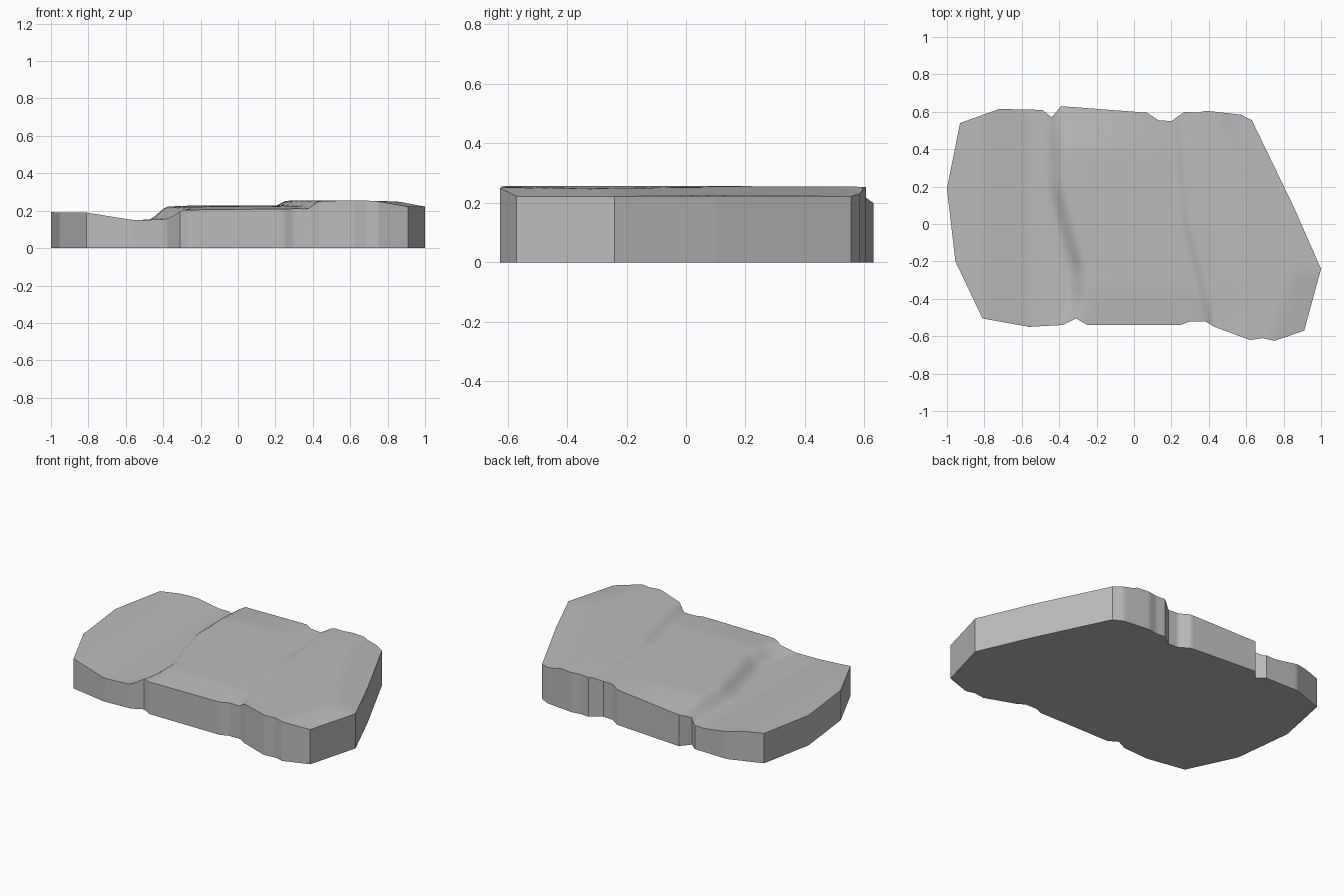
import bpy, bmesh
from mathutils import Vector

cube = bpy.data.objects.get("Cube")
if cube:
    bpy.data.objects.remove(cube, do_unlink=True)


def blend(table, t):
    """Piecewise linear lookup; values may be numbers or vectors."""
    if t <= table[0][0]:
        return table[0][1]
    for (t_low, low), (t_high, high) in zip(table, table[1:]):
        if t <= t_high:
            return low + (high - low) * ((t - t_low) / (t_high - t_low))
    return table[-1][1]


# Plan outline of the slab, counter-clockwise from the right end
OUTLINE = [
    (-1, .19), (-.955, -.2), (-.81, -.505), (-.56, -.55), (-.38, -.54),
    (-.31, -.505), (-.25, -.54), (.25, -.54), (.3, -.52), (.38, -.52),
    (.43, -.55), (.62, -.62), (.69, -.61), (.75, -.625), (.91, -.57),
    (1, -.24), (.85, .1), (.63, .555), (.57, .585), (.39, .605),
    (.33, .595), (.27, .6), (.2, .55), (.13, .555), (.07, .595),
    (-.39, .63), (-.44, .57), (-.49, .61), (-.72, .615), (-.93, .54)]

# Where the two worn steps run across the slab, from front to back
LOW_STEP = [(-.55, -.31), (-.4, -.26), (-.25, -.26), (0, -.33), (.2, -.38), (.6, -.39)]
HIGH_STEP = [(-.55, .38), (-.3, .33), (0, .25), (.6, .2)]

# Heights of the middle terrace start, its end and the upper terrace
TERRACES = [
    (-.55, Vector((.2, .207, .25))), (-.35, Vector((.218, .222, .255))),
    (.4, Vector((.222, .226, .255))), (.63, Vector((.2, .226, .25)))]


def edge_distance(x, y, start, end):
    start, end = Vector(start), Vector(end)
    return abs((end - start).normalized().cross(Vector((x, y)) - start))


def top_height(x, y):
    low, high = blend(LOW_STEP, y), blend(HIGH_STEP, y)
    start, end, upper = blend(TERRACES, y)
    z = blend([(-1, .192), (-.81, .19), (-.56, .15), (low - .08, .153),
               (low, start), (low + .12, start + .005), (high - .05, end + .002),
               (high, end), (high + .05, upper), (.6, .256), (.75, .252), (1, .245)], x)
    # Worn bevel along the left end
    if x > .5:
        rim = min(edge_distance(x, y, (.63, .555), (1, -.24)),
                  edge_distance(x, y, (1, -.24), (.91, -.57)))
        z = min(z, .222 + .2 * rim)
    return z


# Stone slab: cut the outline into a grid, raise it, then drop the walls
bm = bmesh.new()
bm.faces.new([bm.verts.new((x, y, 0)) for x, y in OUTLINE])


def slice_grid(axis, step, count):
    for i in range(-count, count + 1):
        point, normal = Vector(), Vector()
        point[axis], normal[axis] = i * step + .001, 1
        bmesh.ops.bisect_plane(bm, geom=bm.verts[:] + bm.edges[:] + bm.faces[:],
                               dist=.0005, plane_co=point, plane_no=normal)


slice_grid(0, .025, 39)
slice_grid(1, .05, 12)
for v in bm.verts:
    v.co.z = top_height(v.co.x, v.co.y)

rim_edges = [e for e in bm.edges if e.is_boundary]
walls = bmesh.ops.extrude_edge_only(bm, edges=rim_edges)["geom"]
for v in walls:
    if isinstance(v, bmesh.types.BMVert):
        v.co.z = 0
base = [e for e in bm.edges if e.is_boundary and all(v.co.z == 0 for v in e.verts)]
bmesh.ops.edgeloop_fill(bm, edges=base)
bmesh.ops.recalc_face_normals(bm, faces=bm.faces[:])

mesh = bpy.data.meshes.new("stone_slab")
bm.to_mesh(mesh)
bm.free()
slab = bpy.data.objects.new("stone_slab", mesh)
bpy.context.collection.objects.link(slab)

# Plain grey stone
stone = bpy.data.materials.new("grey_stone")
stone.use_nodes = True
grey = (.5, .5, .5, 1)
stone.diffuse_color = grey
stone.node_tree.nodes["Principled BSDF"].inputs["Base Color"].default_value = grey
mesh.materials.append(stone)

# Soft top, crisp rim
bpy.ops.object.select_all(action="DESELECT")
slab.select_set(True)
bpy.context.view_layer.objects.active = slab
bpy.ops.object.shade_smooth_by_angle(angle=.6)
